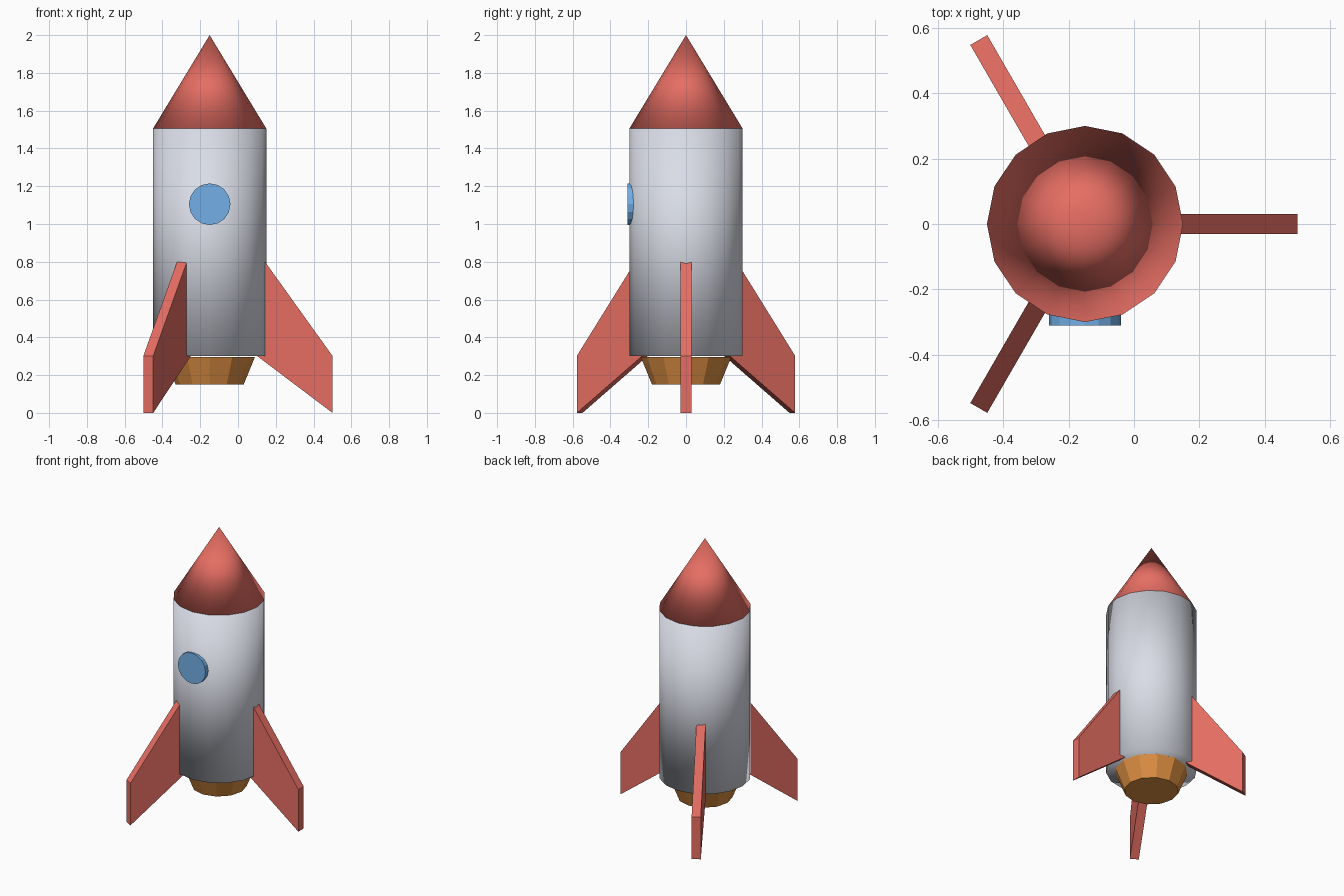
import bpy
import bmesh
import math
from mathutils import Matrix, Vector

if "Cube" in bpy.data.objects:
    bpy.data.objects.remove(bpy.data.objects["Cube"])

AXIS_X = -0.15  # the hull stands off centre because the three fins are uneven


def material(name, rgb):
    mat = bpy.data.materials.new(name)
    mat.use_nodes = True
    mat.diffuse_color = (*rgb, 1)
    mat.node_tree.nodes["Principled BSDF"].inputs["Base Color"].default_value = (*rgb, 1)
    return mat


red = material("coral red", (0.79, 0.155, 0.125))
grey = material("pale grey", (0.72, 0.74, 0.82))
orange = material("burnt orange", (0.74, 0.28, 0.055))
blue = material("sky blue", (0.17, 0.43, 0.80))


def add_object(name, bm, mat, smooth=False):
    bmesh.ops.recalc_face_normals(bm, faces=bm.faces)
    mesh = bpy.data.meshes.new(name)
    for face in bm.faces:
        face.smooth = smooth
    bm.to_mesh(mesh)
    bm.free()
    mesh.materials.append(mat)
    obj = bpy.data.objects.new(name, mesh)
    bpy.context.collection.objects.link(obj)
    obj.location.x = AXIS_X
    return obj


def round_part(name, mat, sides, r_low, r_high, z_low, z_high, smooth=False):
    bm = bmesh.new()
    bmesh.ops.create_cone(bm, cap_ends=True, segments=sides, radius1=r_low, radius2=r_high,
                          depth=z_high - z_low,
                          matrix=Matrix.Translation((0, 0, (z_low + z_high) / 2)))
    return add_object(name, bm, mat, smooth)


# Hull, nose and engine nozzle
round_part("hull", grey, 16, 0.3, 0.3, 0.302, 1.505, smooth=True)
round_part("nose_cone", red, 16, 0.3, 0, 1.505, 2.0, smooth=True)
round_part("nozzle", orange, 12, 0.18, 0.24, 0.15, 0.297)

# Porthole disc facing forward
porthole = round_part("porthole", blue, 16, 0.11, 0.11, -0.03, 0.03)
porthole.rotation_euler.x = math.radians(90)
porthole.location = (AXIS_X, -0.28, 1.105)

# Three swept fins, one every 120 degrees
FIN_PROFILE = [(0.25, 0.302), (0.65, 0), (0.65, 0.302), (0.25, 0.86)]
for index, side in enumerate(("left", "back", "front")):
    bm = bmesh.new()
    face = bm.faces.new([bm.verts.new((r, -0.03, z)) for r, z in FIN_PROFILE])
    extruded = bmesh.ops.extrude_face_region(bm, geom=[face])["geom"]
    bmesh.ops.translate(bm, vec=Vector((0, 0.06, 0)),
                        verts=[v for v in extruded if isinstance(v, bmesh.types.BMVert)])
    fin = add_object(side + "_fin", bm, red)
    fin.rotation_euler.z = math.radians(120 * index)
